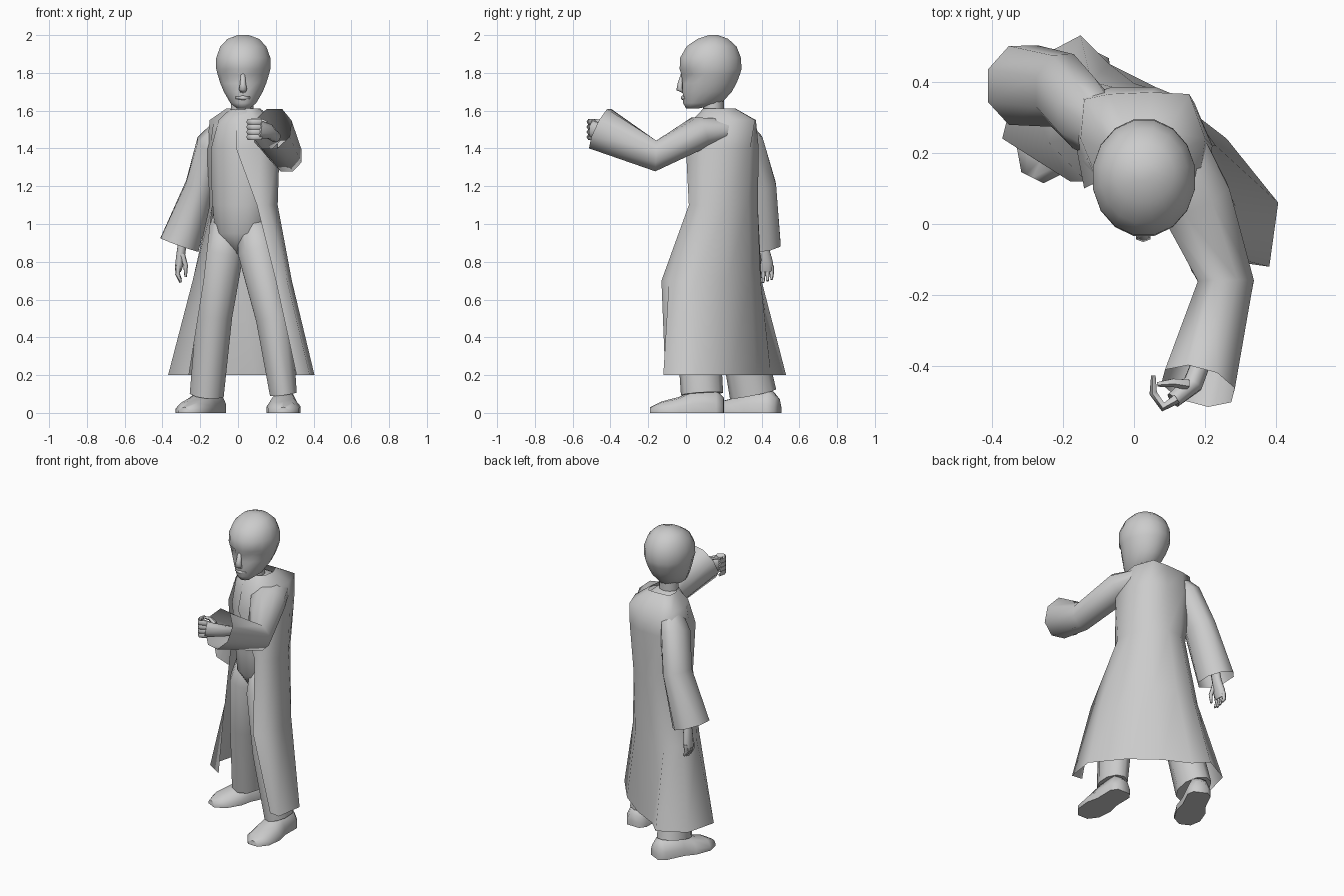
import bpy, bmesh
from math import sin, cos, pi, radians
from mathutils import Vector as V


def loft(name, rings, closed=True, cap0=True, cap1=True, angle=45):
    """Skin a list of equal-length point rings into one object."""
    bm = bmesh.new()
    vs = [[bm.verts.new(p) for p in r] for r in rings]
    n = len(vs[0])
    for a, b in zip(vs, vs[1:]):
        for i in range(n if closed else n - 1):
            j = (i + 1) % n
            bm.faces.new((a[i], a[j], b[j], b[i]))
    if closed and cap0:
        bm.faces.new(vs[0][::-1])
    if closed and cap1:
        bm.faces.new(vs[-1])
    bmesh.ops.recalc_face_normals(bm, faces=bm.faces)
    me = bpy.data.meshes.new(name)
    bm.to_mesh(me)
    bm.free()
    ob = bpy.data.objects.new(name, me)
    bpy.context.collection.objects.link(ob)
    bpy.ops.object.select_all(action='DESELECT')
    ob.select_set(True)
    bpy.context.view_layer.objects.active = ob
    bpy.ops.object.shade_smooth_by_angle(angle=radians(angle))
    return ob


def ellipse(c, u, v, n):
    return [V(c) + u * cos(2 * pi * (i + .5) / n) + v * sin(2 * pi * (i + .5) / n)
            for i in range(n)]


def tube(name, path, n=8, ref=(0, 0, 1), **kw):
    """Path entries are (x, y, z, half width, half size along ref)."""
    pts = [V(p[:3]) for p in path]
    rings = []
    for i, p in enumerate(path):
        t = (pts[min(i + 1, len(pts) - 1)] - pts[max(i - 1, 0)]).normalized()
        side = t.cross(V(ref)).normalized()
        rings.append(ellipse(pts[i], side * p[3], side.cross(t) * p[4], n))
    return loft(name, rings, **kw)


def level(c, z, a, b, n, rot=0.0):
    """Horizontal ellipse turned about z."""
    r = radians(rot)
    return ellipse((c[0], c[1], z), V((cos(r), sin(r), 0)) * a, V((-sin(r), cos(r), 0)) * b, n)


# Long open coat: outline from the right front edge round the back to the left edge
coat = {
    0.20: [(.31, -.11), (.38, -.12), (.405, .06), (.26, .24), (.09, .37),
           (-.07, .45), (-.15, .53), (-.32, .44), (-.37, .24), (-.26, .17)],
    0.70: [(.20, -.13), (.26, -.09), (.285, .05), (.23, .22), (.13, .34),
           (0, .395), (-.12, .40), (-.21, .34), (-.24, .23), (-.18, .12)],
    1.10: [(.10, .03), (.16, .015), (.21, .10), (.21, .22), (.15, .33),
           (.05, .38), (-.04, .38), (-.12, .33), (-.15, .24), (-.135, .12)],
    1.40: [(-.01, .015), (.12, 0), (.21, .08), (.22, .22), (.17, .34),
           (.06, .385), (-.06, .385), (-.15, .36), (-.165, .23), (-.14, .10)],
    1.55: [(-.01, .06), (.09, .035), (.18, .10), (.20, .24), (.155, .365),
           (.05, .37), (-.07, .365), (-.14, .35), (-.15, .24), (-.10, .12)],
}
rings = [[V((x, y, z)) for x, y in pts] for z, pts in coat.items()]
neck_c = V((.03, .15, 1.615))
rings.append([neck_c + (p - neck_c) * .5 + V((0, 0, .03)) for p in rings[-1]])
loft("coat", rings, closed=False, angle=80)

# Shirt and hips
torso = [((.015, .20), .84, .05, .06), ((.02, .20), .95, .15, .135), ((.02, .20), 1.1, .165, .145),
         ((.03, .195), 1.4, .19, .17), ((.02, .20), 1.53, .16, .145), ((.025, .15), 1.605, .07, .065)]
loft("shirt", [level(c, z, a, b, 12, -35) for c, z, a, b in torso], angle=80)

# Trouser legs
tube("left_leg", [(-.05, .24, 1.06, .08, .08), (-.08, .235, .85, .115, .13), (-.125, .27, .52, .10, .11),
                  (-.165, .355, .1, .095, .125)], 10, (0, 1, 0), angle=80)
tube("right_leg", [(.07, .18, 1.06, .08, .08), (.11, .135, .85, .115, .13), (.19, .06, .5, .10, .115),
                   (.24, .085, .1, .075, .112)], 10, (0, 1, 0), angle=80)


# Shoes
def shoe(name, heel, toe, w):
    heel, toe = V((*heel, 0)), V((*toe, 0))
    side = (toe - heel).normalized().cross(V((0, 0, 1)))
    out = []
    for t, k, h in [(0, .5, .08), (.1, .8, .12), (.42, .8, .12), (.6, 1, .085), (.85, .9, .06), (1, .4, .03)]:
        out.append([heel.lerp(toe, t) + side * w * k * s + V((0, 0, h * q))
                    for s, q in [(-1, 0), (-1, .4), (-.6, .9), (0, 1), (.6, .9), (1, .4), (1, 0)]])
    loft(name, out, angle=60)


shoe("left_shoe", (-.11, .485), (-.285, .13), .088)
shoe("right_shoe", (.245, .20), (.24, -.19), .09)

# Wide sleeves, open at the cuff
tube("right_sleeve", [(.10, .23, 1.50, .10, .06), (.17, .07, 1.485, .11, .09), (.258, -.16, 1.36, .085, .088),
                      (.18, -.455, 1.505, .11, .125)], 8, cap1=False, angle=80)
tube("left_sleeve", [(-.08, .26, 1.50, .09, .06), (-.14, .31, 1.42, .11, .085), (-.20, .375, 1.2, .11, .085),
                     (-.31, .39, .89, .12, .115)], 8, (1, 0, 0), cap1=False, angle=80)

# Hanging left hand
tube("left_hand", [(-.28, .40, 1.0, .03, .025), (-.30, .41, .86, .035, .025), (-.31, .42, .79, .045, .024),
                   (-.318, .42, .75, .042, .018)], 8, (1, 0, 0), angle=80)
for i in range(4):
    y = .387 + .022 * i
    tube("left_finger", [(-.314, y, .78, .013, .015), (-.32, y, .735, .012, .013),
                         (-.303, y, .69 + .008 * abs(i - 1), .007, .007)], 5, (1, 0, 0), angle=80)
tube("left_thumb", [(-.295, .39, .84, .016, .016), (-.277, .38, .78, .013, .013), (-.277, .385, .72, .007, .007)],
     5, (1, 0, 0), angle=80)

# Raised right hand with curled fingers
tube("right_hand", [(.20, -.36, 1.46, .028, .03), (.165, -.45, 1.49, .03, .04), (.11, -.495, 1.50, .024, .052)],
     8, angle=80)
for i in range(4):
    z = 1.46 + .027 * i
    tube("right_finger", [(.12, -.49, z, .015, .017), (.082, -.513, z, .014, .016),
                          (.055, -.475, z, .012, .015), (.055, -.425, z, .007, .009)], 5, angle=80)
tube("right_thumb", [(.15, -.45, 1.53, .016, .016), (.11, -.445, 1.55, .013, .013), (.065, -.45, 1.55, .007, .007)], 5)

# Neck
loft("neck", [level((.022, .145), z, .062, .055, 10) for z in (1.54, 1.6, 1.7)])

# Head: height, front, back, half width; eye row is pressed in under the brow
head = []
for z, f, b, w in [(1.612, 0, .07, .035), (1.64, -.018, .19, .07), (1.70, -.02, .245, .105),
                   (1.745, -.022, .27, .124), (1.79, -.027, .288, .138), (1.82, -.037, .297, .146),
                   (1.88, -.034, .294, .146), (1.94, 0, .27, .124), (1.98, .06, .225, .085), (2.0, .12, .17, .03)]:
    ring = level((.028, (f + b) / 2), z, w, (b - f) / 2, 16)
    for p in ring:
        if z == 1.79 and p.y < .06 and .03 < abs(p.x - .028) < .1:
            p.y += .022
    head.append(ring)
loft("head", head, angle=80)

# Nose and lips
tube("nose", [(.026, -.015, 1.80, .012, .010), (.026, -.03, 1.74, .018, .015), (.026, -.035, 1.715, .024, .017),
              (.026, -.015, 1.70, .016, .008)], 6, (0, 1, 0), angle=90)
tube("lips", [(-.012, -.008, 1.668, .004, .006), (.026, -.019, 1.668, .008, .012), (.064, -.008, 1.668, .004, .006)],
     6, angle=90)
